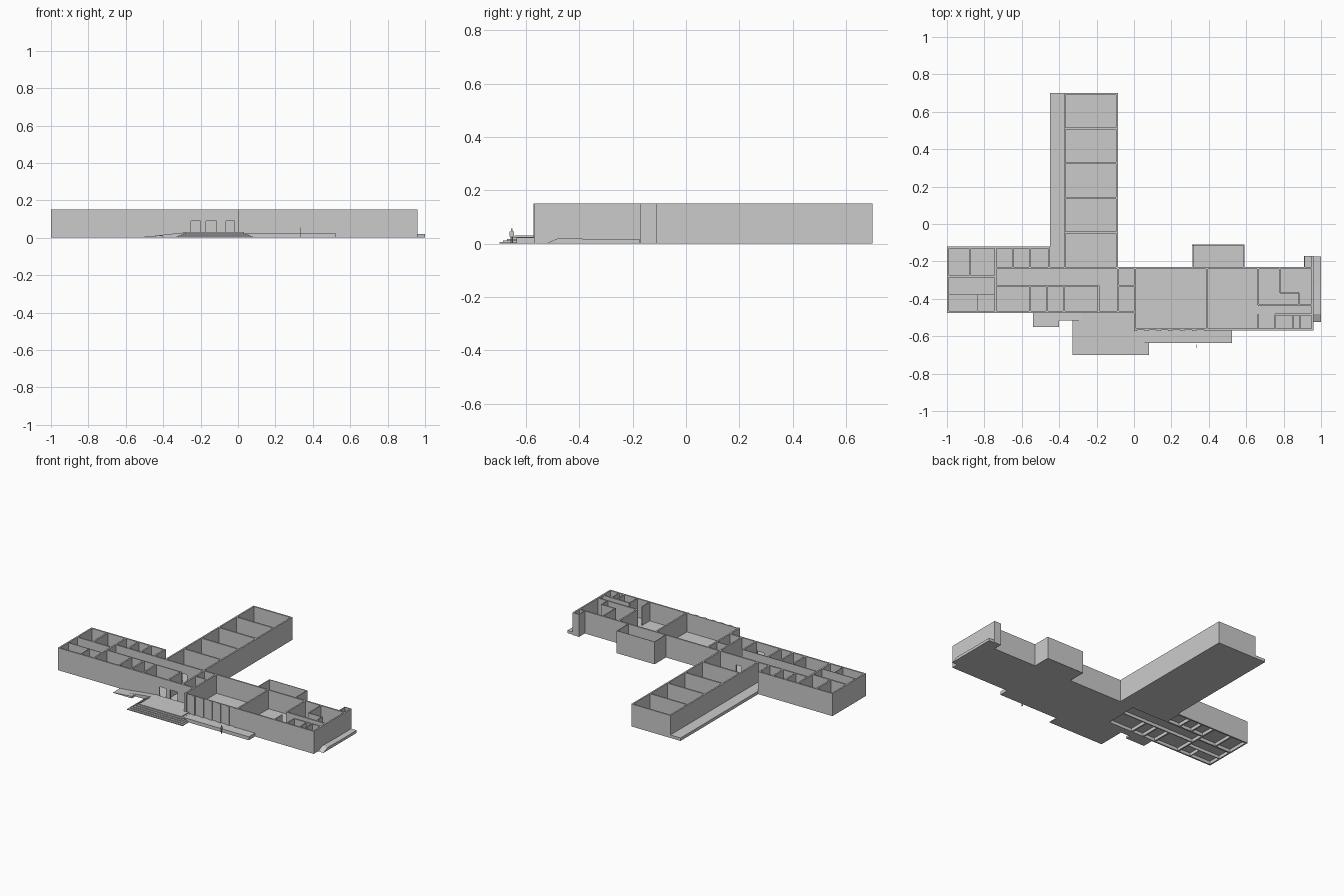
import bpy, bmesh

H, T, FL = 0.15, 0.010, 0.025   # wall height, wall thickness, floor level


def add_box(bm, x0, x1, y0, y1, z0, z1):
    v = [bm.verts.new((x, y, z)) for z in (z0, z1)
         for x, y in ((x0, y0), (x1, y0), (x1, y1), (x0, y1))]
    for f in ((3, 2, 1, 0), (4, 5, 6, 7), (0, 1, 5, 4),
              (1, 2, 6, 5), (2, 3, 7, 6), (3, 0, 4, 7)):
        bm.faces.new([v[i] for i in f])


def finish(name, bm):
    me = bpy.data.meshes.new(name)
    bm.to_mesh(me)
    bm.free()
    ob = bpy.data.objects.new(name, me)
    bpy.context.collection.objects.link(ob)
    return ob


def boxes(name, items):
    bm = bmesh.new()
    for it in items:
        add_box(bm, *it)
    return finish(name, bm)


def wall_x(x0, x1, y, t=T):      # wall running along x, centred on y
    return (x0, x1, y - t / 2, y + t / 2, 0, H)


def wall_y(y0, y1, x, t=T):      # wall running along y, centred on x
    return (x - t / 2, x + t / 2, y0, y1, 0, H)


def extrude(name, axis, profile, a, b):
    """Prism: profile of (u, z), u along the other ground axis."""
    bm = bmesh.new()
    rings = [[bm.verts.new((d, u, z) if axis == 'x' else (u, d, z))
              for u, z in profile] for d in (a, b)]
    n = len(profile)
    bm.faces.new(rings[0])
    bm.faces.new(rings[1][::-1])
    for i in range(n):
        j = (i + 1) % n
        bm.faces.new((rings[0][j], rings[0][i], rings[1][i], rings[1][j]))
    bmesh.ops.recalc_face_normals(bm, faces=bm.faces[:])
    return finish(name, bm)


def wall_with_doors(name, x0, x1, y, doors, top, sill=FL):
    items, x = [], x0
    for a, b in doors:
        items += [wall_x(x, a, y), (a, b, y - T / 2, y + T / 2, top, H)]
        if sill > 0:
            items.append((a, b, y - T / 2, y + T / 2, 0, sill))
        x = b
    items.append(wall_x(x, x1, y))
    return boxes(name, items)


# Floors: solid slabs, and a thin raised floor in the west wing
boxes("ground_floor", [
    (-0.19, 0.0, -0.475, -0.235, 0, FL),
    (0.0, 0.955, -0.565, -0.235, 0, FL),
    (0.315, 0.585, -0.235, -0.115, 0, FL)])
boxes("classroom_wing_floor", [(-0.37, -0.09, -0.235, 0.695, 0, FL)])
boxes("west_wing_floor", [
    (-0.995, -0.45, -0.47, -0.125, FL - 0.004, FL),
    (-0.45, -0.19, -0.47, -0.235, FL - 0.004, FL)])
boxes("wing_walkway", [(-0.45, -0.375, -0.235, 0.70, 0, 0.02)])

# Classroom wing: shell and evenly spaced partitions
boxes("classroom_wing_walls",
      [wall_y(-0.235, 0.70, x) for x in (-0.37, -0.09)]
      + [wall_x(-0.365, -0.095, y) for y in (-0.045, 0.14, 0.325, 0.51, 0.695)])

# West wing outer walls
boxes("west_wing_outer_walls", [
    wall_y(-0.475, -0.12, -0.995),
    wall_x(-0.99, -0.45, -0.125),
    wall_y(-0.24, -0.12, -0.455),
    wall_x(-0.45, -0.375, -0.235)])

# West wing partitions
boxes("west_wing_partitions",
      [wall_y(-0.28, -0.13, -0.877), wall_y(-0.47, -0.13, -0.74),
       wall_x(-0.99, -0.74, -0.28), wall_x(-0.99, -0.74, -0.378, 0.004),
       wall_y(-0.47, -0.378, -0.835, 0.004), wall_x(-0.74, -0.45, -0.235),
       wall_x(-0.74, -0.19, -0.33, 0.006), wall_x(-0.085, 0, -0.33, 0.006),
       wall_y(-0.47, -0.235, -0.085)]
      + [wall_y(-0.235, -0.13, x) for x in (-0.648, -0.556)]
      + [wall_y(-0.47, -0.33, x) for x in (-0.556, -0.465, -0.375, -0.19)])

# Long walls with door openings
wall_with_doors("entrance_wall", -1.0, 0.0, -0.47,
                [(-0.25, -0.20), (-0.17, -0.115), (-0.065, -0.018)], 0.09)
wall_with_doors("corridor_north_wall", -0.375, 0.96, -0.235,
                [(-0.25, -0.21)], 0.09)

# East block: outer walls and partitions
boxes("east_block_outer_walls", [
    wall_y(-0.57, -0.23, 0.005), wall_y(-0.57, -0.17, 0.955),
    wall_x(0.39, 0.95, -0.565)])
boxes("east_block_partitions", [
    wall_y(-0.56, -0.235, 0.39), wall_y(-0.433, -0.235, 0.663),
    wall_y(-0.56, -0.48, 0.663, 0.006), wall_x(0.663, 0.95, -0.433),
    wall_y(-0.365, -0.235, 0.78, 0.007), wall_x(0.78, 0.882, -0.368, 0.007),
    wall_y(-0.433, -0.368, 0.882, 0.007), wall_x(0.755, 0.95, -0.483)]
    + [wall_y(-0.56, -0.483, x, 0.007) for x in (0.755, 0.85, 0.888)])

# Hall front: recessed window panels between piers
n, step = 6, 0.38 / 6
piers = [(0.0, 0.39, -0.566, -0.560, 0, H)]
for i in range(n + 1):
    x = 0.005 + i * step
    piers.append((x - 0.012 if i else 0.0, x + 0.012, -0.572, -0.560, 0, H))
boxes("hall_window_wall", piers)

# Rear annex and small corner store
t = 0.004
boxes("rear_annex_walls", [
    wall_y(-0.235, -0.11, 0.312, t), wall_y(-0.235, -0.11, 0.588, t),
    wall_x(0.31, 0.59, -0.112, t)])
boxes("corner_store_walls", [
    wall_y(-0.235, -0.172, 0.912, t), wall_x(0.91, 0.96, -0.172, t)])
boxes("corner_store_floor", [(0.91, 0.955, -0.235, -0.172, 0, FL)])

# Entrance terrace: stacked steps on three sides
steps = 5
boxes("entrance_steps",
      [(-0.33 + 0.012 * i, 0.08 - 0.012 * i, -0.70 + 0.014 * i, -0.475,
        0.03 * i / steps, 0.03 * (i + 1) / steps) for i in range(steps)])

# Terrace along the hall
boxes("hall_terrace", [(0.03, 0.525, -0.635, -0.565, 0, 0.023)])

# West entrance ramp in two flights
extrude("west_ramp_lower", 'y',
        [(-0.54, 0), (-0.40, 0), (-0.40, 0.014), (-0.54, 0.002)], -0.55, -0.475)
extrude("west_ramp_upper", 'y',
        [(-0.45, 0), (-0.27, 0), (-0.27, 0.029), (-0.31, 0.026), (-0.45, 0.010)],
        -0.515, -0.475)

# East ramp
extrude("east_ramp", 'x',
        [(-0.525, 0), (-0.175, 0), (-0.175, 0.018), (-0.33, 0.017),
         (-0.48, 0.02)], 0.96, 1.0)

# Thin scale figure card by the terrace
boxes("scale_figure", [
    (0.334, 0.336, -0.659, -0.655, 0, 0.03),
    (0.334, 0.336, -0.652, -0.648, 0, 0.03),
    (0.334, 0.336, -0.662, -0.645, 0.026, 0.046),
    (0.334, 0.336, -0.657, -0.650, 0.046, 0.056)])
